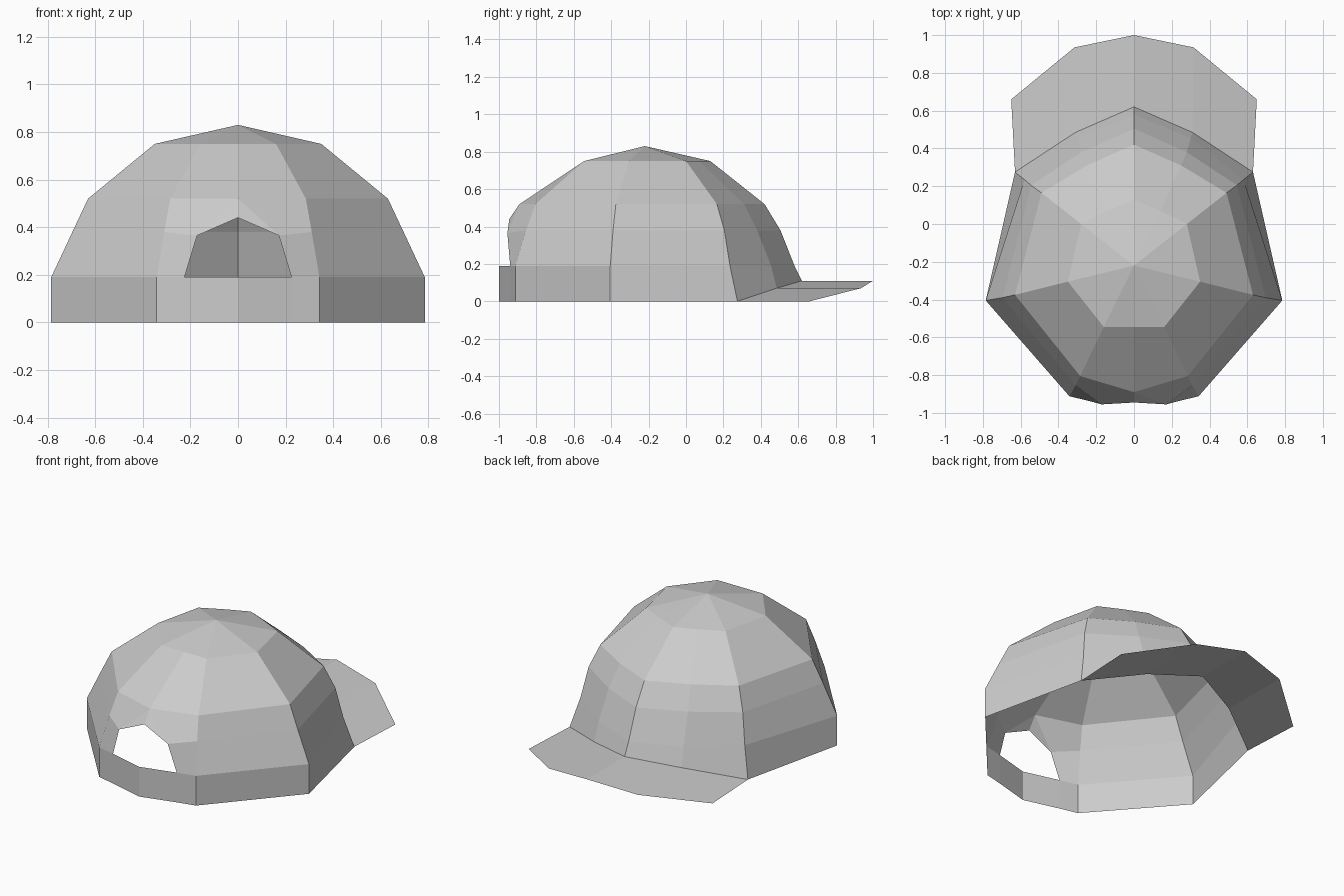
import bpy
import bmesh

cube = bpy.data.objects.get("Cube")
if cube:
    bpy.data.objects.remove(cube, do_unlink=True)

# One plain cloth colour
cloth = bpy.data.materials.new("light_grey_cloth")
cloth.use_nodes = True
shade = (0.6, 0.6, 0.6, 1.0)
cloth.diffuse_color = shade
cloth.node_tree.nodes["Principled BSDF"].inputs["Base Color"].default_value = shade


def mirrored_sheet(name, faces):
    """Build a thin sheet from half-model faces and mirror it across x."""
    bm = bmesh.new()
    for face in faces:
        bm.faces.new([bm.verts.new(point) for point in face])
    bmesh.ops.remove_doubles(bm, verts=bm.verts[:], dist=0.001)
    mesh = bpy.data.meshes.new(name)
    bm.to_mesh(mesh)
    bm.free()
    mesh.materials.append(cloth)
    sheet = bpy.data.objects.new(name, mesh)
    bpy.context.collection.objects.link(sheet)
    mirror = sheet.modifiers.new("mirror", "MIRROR")
    mirror.use_clip = True
    mirror.merge_threshold = 0.001
    return sheet


def strip(first, second):
    """Quads joining two matching rows of points."""
    return [(first[i], second[i], second[i + 1], first[i + 1])
            for i in range(len(first) - 1)]


def column(plan, hem):
    """A seam running down the crown through the shared ring heights."""
    return [(x, y, z) for (x, y), z in zip(plan, ring_heights)] + [hem]


# Crown seams, from the top ring down to the hem
ring_heights = (0.75, 0.52, 0.38, 0.19)
apex = (0, -0.22, 0.83)
brow_centre = column([(0, 0.13), (0, 0.42), (0, 0.505), (0, 0.58)], (0, 0.62, 0.11))
brow_middle = column([(0.14, 0.07), (0.25, 0.31), (0.28, 0.38), (0.3, 0.455)],
                     (0.31, 0.485, 0.07))
brow_corner = column([(0.28, 0), (0.49, 0.165), (0.545, 0.205), (0.58, 0.235)],
                     (0.63, 0.275, 0))
side_corner = column([(0.35, -0.305), (0.63, -0.375), (0.696, -0.39), (0.785, -0.405)],
                     (0.785, -0.405, 0))
rear_corner = column([(0.16, -0.545), (0.285, -0.805), (0.31, -0.855), (0.342, -0.912)],
                     (0.342, -0.912, 0))
rear_centre = [(0, -0.545, 0.75), (0, -0.89, 0.52)]

# Crown: seams joined round the head, with a fan closing the top
seams = [brow_centre, brow_middle, brow_corner, side_corner, rear_corner]
crown_faces = []
for ahead, behind in zip(seams, seams[1:]):
    crown_faces += strip(ahead, behind)
for ahead, behind in zip(seams, seams[1:] + [rear_centre]):
    crown_faces.append((apex, behind[0], ahead[0]))
crown_faces.append((apex, rear_centre[0], rear_corner[0]))
crown_faces.pop()  # the fan above already closes the rear
mirrored_sheet("crown", crown_faces)

# Rear panel: wraps the arched opening
arch_top = (0, -0.945, 0.44)
arch_shoulder = (0.172, -0.955, 0.365)
arch_foot = (0.225, -0.94, 0.19)
rear_faces = strip(rear_corner[:2], rear_centre)
rear_faces += strip(rear_corner[1:4], [rear_centre[1], arch_shoulder, arch_foot])
rear_faces.append((rear_centre[1], arch_top, arch_shoulder))
mirrored_sheet("rear_panel", rear_faces)

# Strap: band below the opening
strap_middle = [(0, -1, z) for z in (0.19, 0)]
strap_foot = [(arch_foot[0], arch_foot[1], z) for z in (0.19, 0)]
mirrored_sheet("strap", strip(rear_corner[3:], strap_foot) + strip(strap_foot, strap_middle))

# Bill: arched sheet reaching out from the brow hem
bill_inner = [seam[-1] for seam in (brow_centre, brow_middle, brow_corner)]
bill_outer = [(0, 1, 0.11), (0.315, 0.935, 0.07), (0.65, 0.66, 0)]
bill_faces = [tuple(reversed(face)) for face in strip(bill_inner, bill_outer)]
mirrored_sheet("bill", bill_faces)
